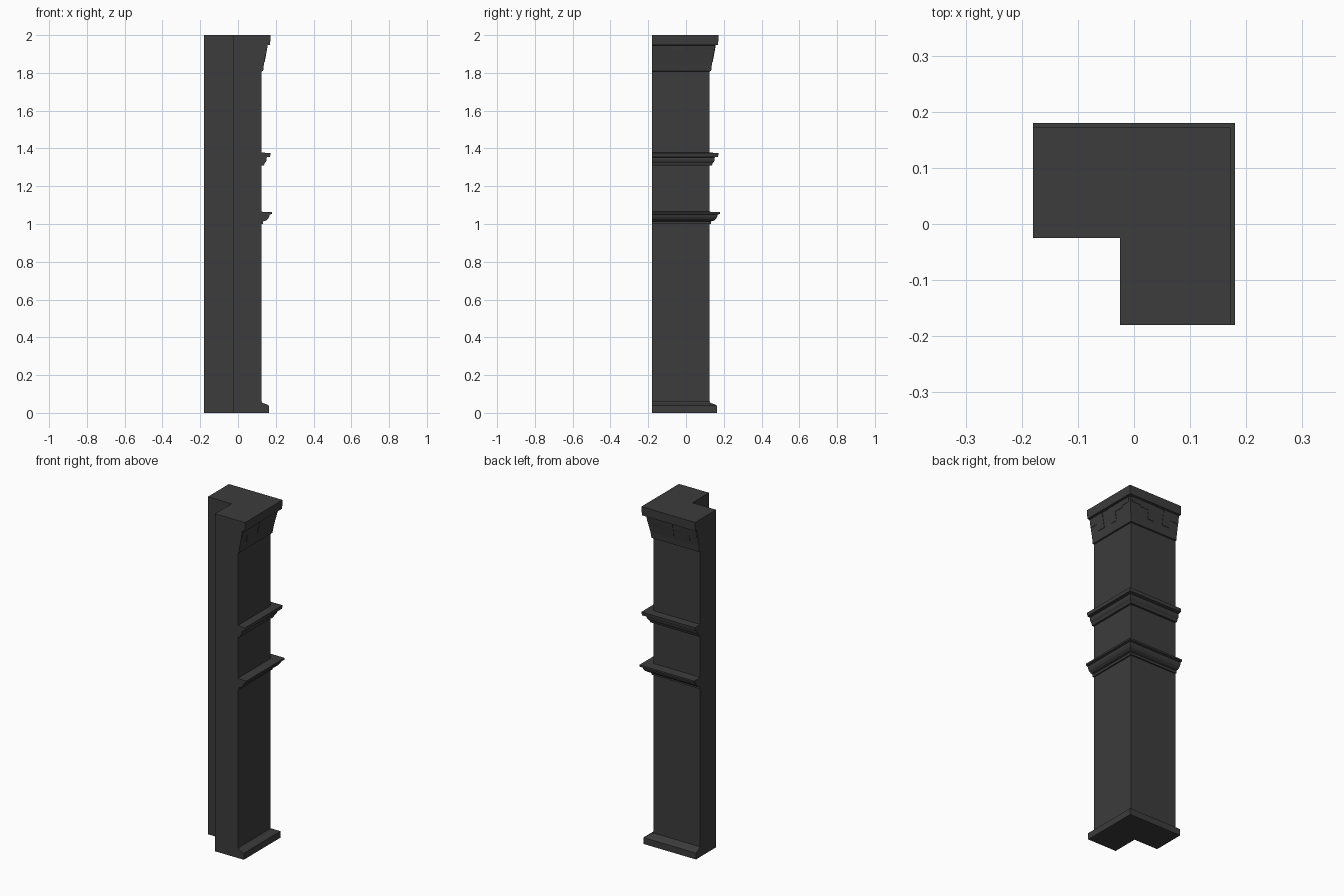
import bpy, bmesh

if "Cube" in bpy.data.objects:
    bpy.data.objects.remove(bpy.data.objects["Cube"])

END, INNER, FACE = -0.18, -0.025, 0.125

stone = bpy.data.materials.new("dark_stone")
stone.diffuse_color = (0.045, 0.045, 0.045, 1)
stone.use_nodes = True
stone.node_tree.nodes["Principled BSDF"].inputs["Base Color"].default_value = stone.diffuse_color


def finish(name, bm):
    bmesh.ops.recalc_face_normals(bm, faces=bm.faces)
    me = bpy.data.meshes.new(name)
    bm.to_mesh(me)
    bm.free()
    me.materials.append(stone)
    ob = bpy.data.objects.new(name, me)
    bpy.context.collection.objects.link(ob)
    return ob


def moulding(name, profile):
    """Sweep an (offset, z) profile round the outer corner, capped at both ends."""
    bm = bmesh.new()
    rows = [[bm.verts.new(p) for p in ((END, o, z), (o, o, z), (o, END, z))]
            for o, z in profile]
    for a, b in zip(rows, rows[1:]):
        for i in range(2):
            bm.faces.new((a[i], a[i + 1], b[i + 1], b[i]))
    for i in (0, 2):
        bm.faces.new([r[i] for r in rows])
    return finish(name, bm)


# L-shaped shaft
bm = bmesh.new()
outline = [(END, INNER), (INNER, INNER), (INNER, END), (FACE, END), (FACE, FACE), (END, FACE)]
foot = bm.faces.new([bm.verts.new((x, y, 0)) for x, y in outline])
top = bmesh.ops.extrude_face_region(bm, geom=[foot], use_keep_orig=True)
bmesh.ops.translate(bm, vec=(0, 0, 2),
                    verts=[v for v in top["geom"] if isinstance(v, bmesh.types.BMVert)])
finish("corner_shaft", bm)

# Base and the two mid bands
moulding("base_plinth", [(FACE, 0), (0.164, 0), (0.164, 0.038), (0.15, 0.046), (0.132, 0.052), (FACE, 0.06)])
moulding("lower_band", [(FACE, 1.0), (0.133, 1.0), (0.133, 1.014), (0.146, 1.017), (0.158, 1.026),
                        (0.165, 1.038), (0.168, 1.05), (0.18, 1.053), (0.18, 1.063), (FACE, 1.065)])
moulding("upper_band", [(FACE, 1.31), (0.137, 1.31), (0.141, 1.322), (0.149, 1.332), (0.152, 1.342),
                        (0.152, 1.353), (0.17, 1.356), (0.172, 1.376), (FACE, 1.378)])

# Flared capital with flat top slab
moulding("capital", [(FACE, 1.808), (0.133, 1.81), (0.137, 1.845), (0.144, 1.885), (0.15, 1.915),
                     (0.154, 1.946), (0.17, 1.948), (0.172, 2.0), (FACE, 2.0)])

# Stepped relief blocks on both capital faces
blocks = [(-0.175, -0.125, 1.90), (-0.125, -0.075, 1.86), (-0.02, 0.025, 1.86),
          (0.025, 0.085, 1.91), (0.085, 0.14, 1.92)]
bm = bmesh.new()
for swap in (False, True):
    for u0, u1, z0 in blocks:
        ring = []
        for z in (z0, 1.946):
            out = 0.142 + (z - 1.86) * 0.18
            for o, u in ((0.13, u0), (0.13, u1), (out, u1), (out, u0)):
                ring.append(bm.verts.new((u, o, z) if swap else (o, u, z)))
        lo, hi = ring[:4], ring[4:]
        bm.faces.new(lo)
        bm.faces.new(hi)
        for i in range(4):
            j = (i + 1) % 4
            bm.faces.new((lo[i], lo[j], hi[j], hi[i]))
finish("capital_relief", bm)
